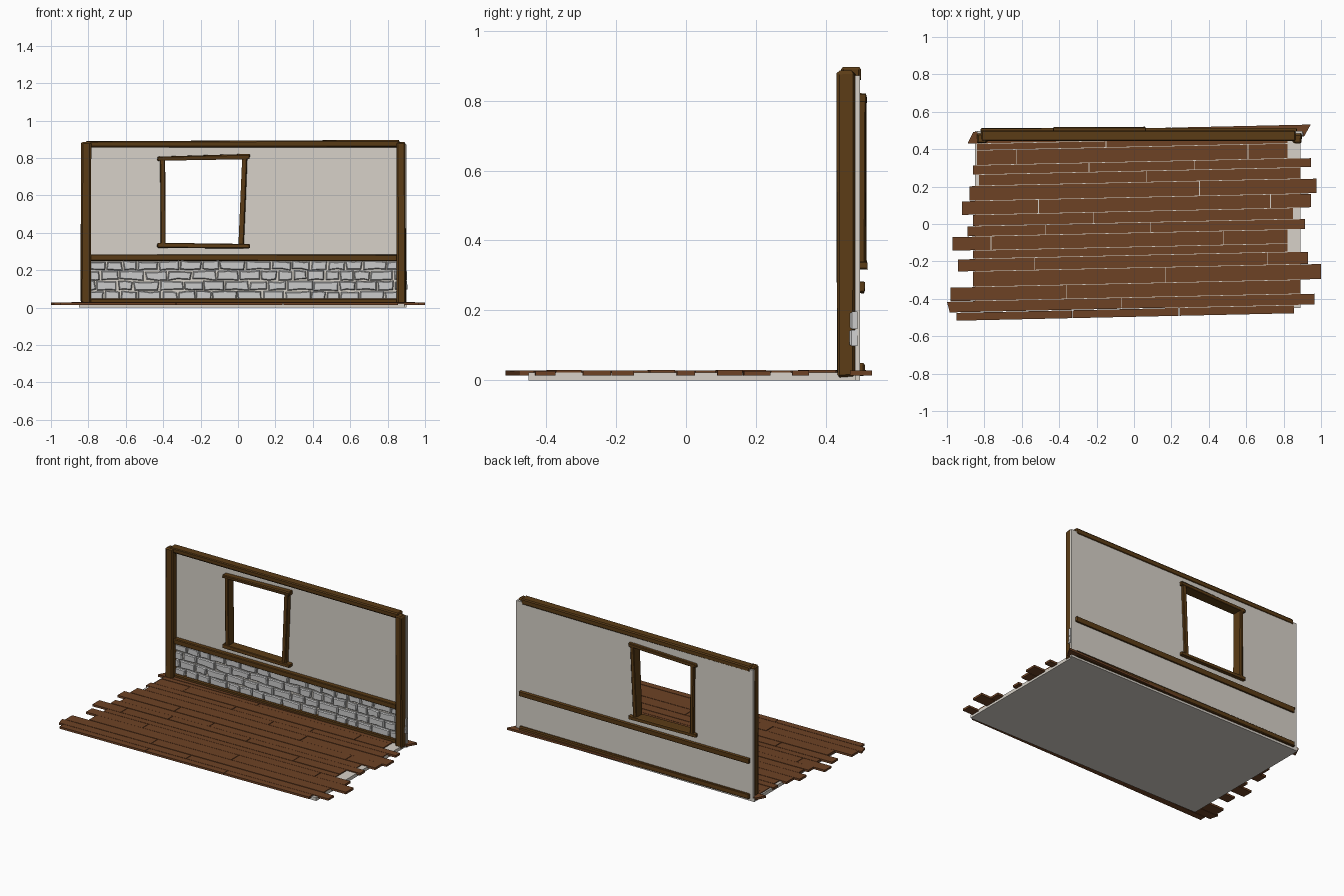
import bpy, bmesh, random
from mathutils import Vector

if "Cube" in bpy.data.objects:
    bpy.data.objects.remove(bpy.data.objects["Cube"])

random.seed(4)


def material(name, rgb):
    m = bpy.data.materials.new(name)
    m.diffuse_color = (*rgb, 1)
    m.use_nodes = True
    m.node_tree.nodes["Principled BSDF"].inputs["Base Color"].default_value = m.diffuse_color
    return m


BEAM = material("dark_timber", (0.105, 0.045, 0.008))
PLANK = material("floor_wood", (0.155, 0.055, 0.018))
PLASTER = material("plaster", (0.68, 0.64, 0.58))


def finish(name, bm, mat=None):
    bmesh.ops.recalc_face_normals(bm, faces=bm.faces)
    me = bpy.data.meshes.new(name)
    bm.to_mesh(me)
    bm.free()
    ob = bpy.data.objects.new(name, me)
    bpy.context.collection.objects.link(ob)
    if mat:
        me.materials.append(mat)
    return ob


def prism(bm, pts, axis, lo, hi):
    """Extrude a closed outline along an axis from lo to hi."""
    def put(p, d):
        v = list(p)
        v.insert(axis, d)
        return bm.verts.new(v)
    a = [put(p, lo) for p in pts]
    b = [put(p, hi) for p in pts]
    n = len(pts)
    bm.faces.new(a)
    bm.faces.new(b[::-1])
    for i in range(n):
        bm.faces.new((a[i], b[i], b[(i + 1) % n], a[(i + 1) % n]))
    return b


def rect(x0, x1, z0, z1):
    return [(x0, z0), (x1, z0), (x1, z1), (x0, z1)]


def box(name, x, y, z, mat=None):
    bm = bmesh.new()
    prism(bm, rect(*x, *y), 2, *z)
    return finish(name, bm, mat)


def beam(name, outline, y, wobble=0.002, bevel=0.004):
    """Rough-hewn timber: front outline, depth range, chamfer and jitter."""
    bm = bmesh.new()
    prism(bm, outline, 1, *y)
    bmesh.ops.bevel(bm, geom=bm.edges[:], offset=bevel, segments=1,
                    affect='EDGES', profile=0.5)
    for v in bm.verts:
        v.co += Vector([random.uniform(-wobble, wobble) for _ in range(3)])
    return finish(name, bm, BEAM)


# base slab and plaster wall with window opening
box("floor_slab", (-0.85, 0.89), (-0.45, 0.497), (0, 0.022), PLASTER)
wall = box("plaster_wall", (-0.84, 0.9), (0.483, 0.497), (0, 0.872), PLASTER)
bm = bmesh.new()
prism(bm, [(-0.402, 0.332), (0.017, 0.332), (0.037, 0.8), (-0.402, 0.8)], 1, 0.4, 0.6)
cutter = finish("window_cutter", bm)
cut = wall.modifiers.new("window", 'BOOLEAN')
cut.object, cut.operation, cut.solver = cutter, 'DIFFERENCE', 'EXACT'
bpy.context.view_layer.objects.active = wall
wall.select_set(True)
bpy.ops.object.modifier_apply(modifier="window")
bpy.data.objects.remove(cutter)

# floor planks: lower edge, upper edge, left end, right end, joints
rows = [
    (-.52, -.475, -.95, .855, (-.33, .24)),
    (-.475, -.415, -.985, .965, (-.065,)),
    (-.415, -.34, -.98, .89, (-.36,)),
    (-.34, -.257, -.86, 1.0, (.17,)),
    (-.257, -.19, -.94, .93, (-.53, .715)),
    (-.19, -.145, -.86, .82, ()),
    (-.145, -.07, -.97, .82, (-.765, .48)),
    (-.07, -.015, -.89, .915, (-.475, .09)),
    (-.015, .045, -.86, .85, (-.215,)),
    (.045, .12, -.92, .945, (-.51, .73)),
    (.12, .20, -.88, .975, (.35,)),
    (.20, .26, -.83, .89, (.065,)),
    (.26, .31, -.86, .945, (-.24, .325)),
    (.31, .39, -.84, .82, (-.63, .61)),
    (.39, .425, -.84, .82, (-.15,)),
    (.425, .49, -.86, .91, (.2,)),
]
for i, (lo, hi, left, right, joints) in enumerate(rows):
    bm = bmesh.new()
    ends = [left, *joints, right]
    for a, b in zip(ends, ends[1:]):
        a, b = a + 0.002 * (a != left), b - 0.002 * (b != right)
        skew_l = -0.03 if a == left and i in (1, 15) else 0
        skew_r = 0.035 if b == right and i == 15 else 0
        pts = [(a + (skew_l if i == 15 else 0), lo), (b, lo),
               (b + skew_r, hi), (a + (skew_l / 2 if i == 1 else 0), hi)]
        dz = random.uniform(-0.001, 0.001)
        # rows run slightly askew to the wall
        pts = [(x, y + 0.022 * (x + 0.95) + (0.003 if y == lo else 0)) for x, y in pts]
        prism(bm, pts, 2, 0.014, 0.028 + dz)
    finish(f"floor_plank_row_{i + 1}", bm, PLANK)

# timber frame
beam("left_post", [(-.84, .026), (-.786, .01), (-.784, .884), (-.838, .886)], (.432, .484), .002, .008)
beam("right_post", [(.85, .012), (.898, .008), (.897, .884), (.846, .884)], (.432, .484), .002, .008)
beam("top_beam", [(-.82, .856), (.86, .858), (.865, .895), (-.815, .888)], (.445, .5), .002, .006)
beam("middle_rail", rect(-.82, .87, .25, .284), (.45, .511))
beam("bottom_rail", rect(-.82, .87, .014, .048), (.458, .511))

# window frame, slightly crooked
WY = (.452, .515)
beam("window_left_jamb", [(-.412, .335), (-.388, .335), (-.39, .8), (-.418, .8)], WY)
beam("window_right_jamb", [(.003, .335), (.03, .335), (.05, .8), (.024, .8)], WY)
beam("window_head", [(-.432, .785), (.063, .795), (.065, .82), (-.43, .808)], (.448, .518))
beam("window_sill", [(-.432, .32), (.062, .315), (.062, .34), (-.432, .347)], (.448, .518))

# stone courses: irregular chamfered blocks
bm = bmesh.new()
for row in range(4):
    z0 = 0.04 + row * 0.054
    x = -0.835 + random.uniform(0, 0.04)
    while x < 0.87:
        w = min(random.uniform(0.06, 0.135), 0.905 - x)
        j = lambda s=0.005: random.uniform(-s, s)
        pts = [(x + j(), z0 + j()), (x + w / 2 + j(.015), z0 + j()),
               (x + w + j(), z0 + j()), (x + w + j(), z0 + 0.046 + j()),
               (x + w / 2 + j(.015), z0 + 0.046 + j()), (x + j(), z0 + 0.046 + j())]
        front = prism(bm, pts, 1, 0.49, 0.474 + j(.002))
        mid = sum((v.co for v in front), Vector()) / 6
        back = prism(bm, [(v.co.x, v.co.z) for v in front], 1, mid.y, mid.y - 0.006)
        for v in back:
            v.co.x += 0.005 if v.co.x < mid.x - 0.02 else (-0.005 if v.co.x > mid.x + 0.02 else 0)
            v.co.z += 0.005 if v.co.z < mid.z else -0.005
        x += w + 0.008
finish("stone_courses", bm)
